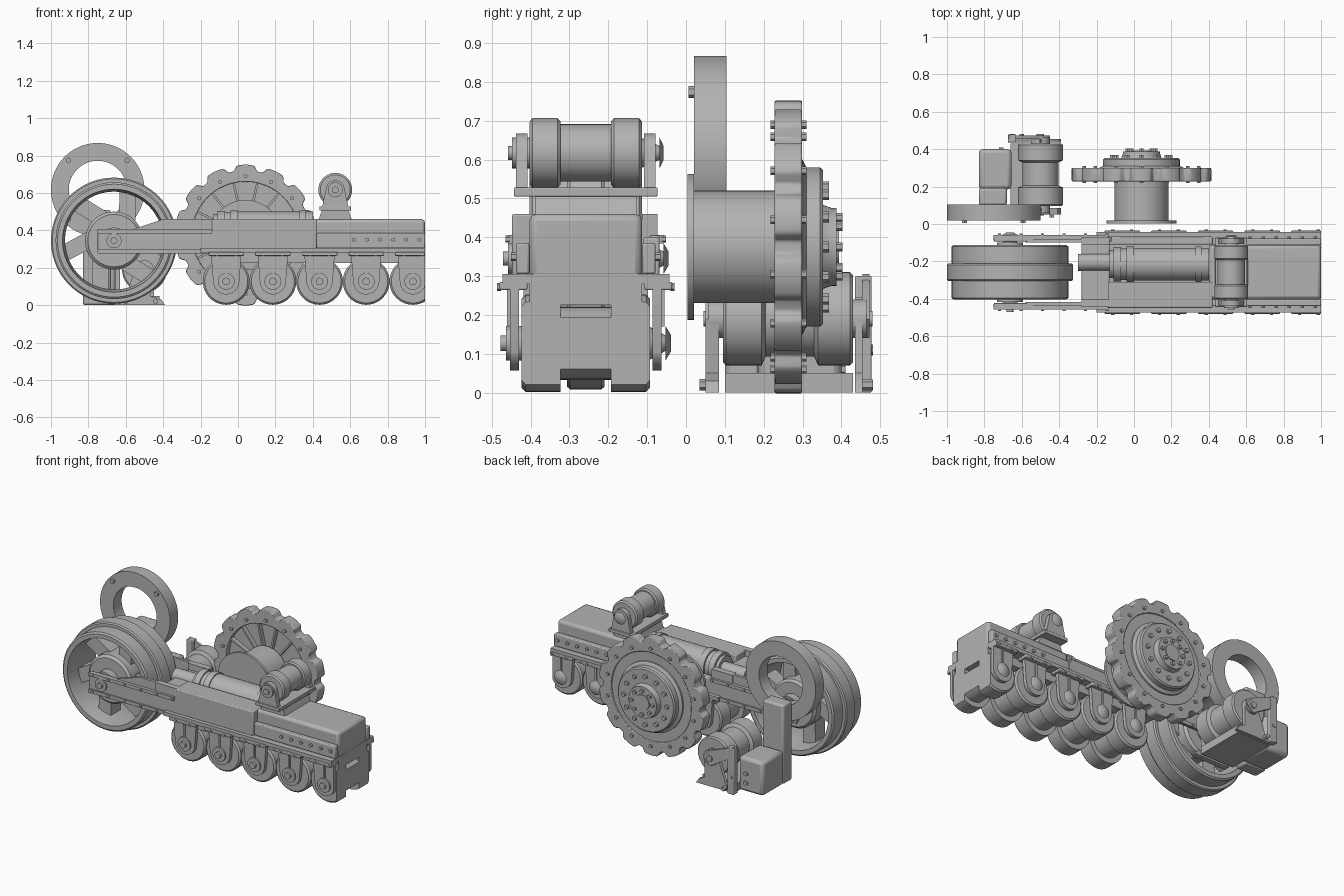
import bpy, bmesh
from math import sin, cos, pi, radians
from mathutils import Vector, Matrix

if "Cube" in bpy.data.objects:
    bpy.data.objects.remove(bpy.data.objects["Cube"])

grey = bpy.data.materials.new("machine grey")
grey.use_nodes = True
grey.diffuse_color = (0.45, 0.45, 0.45, 1)
grey.node_tree.nodes["Principled BSDF"].inputs["Base Color"].default_value = (0.45, 0.45, 0.45, 1)


def finish(name, bm, clip=False):
    """Turn a bmesh into a named object with smooth faces and sharp edges."""
    if clip:
        bmesh.ops.bisect_plane(bm, geom=bm.verts[:] + bm.edges[:] + bm.faces[:],
                               plane_co=(1, 0, 0), plane_no=(1, 0, 0), clear_outer=True)
        bmesh.ops.holes_fill(bm, edges=[e for e in bm.edges if e.is_boundary])
    bmesh.ops.recalc_face_normals(bm, faces=bm.faces)
    for f in bm.faces:
        f.smooth = True
    for e in bm.edges:
        e.smooth = e.is_manifold and e.calc_face_angle(0) < radians(35)
    me = bpy.data.meshes.new(name)
    bm.to_mesh(me)
    bm.free()
    me.materials.append(grey)
    ob = bpy.data.objects.new(name, me)
    bpy.context.collection.objects.link(ob)
    return ob


def bevel(ob, width):
    if width:
        m = ob.modifiers.new("bevel", 'BEVEL')
        m.width, m.segments = width, 2
    return ob


def box(name, x, y, z, edge=0.0):
    bm = bmesh.new()
    size = Vector((x[1] - x[0], y[1] - y[0], z[1] - z[0]))
    mid = Vector((sum(x), sum(y), sum(z))) / 2
    bmesh.ops.create_cube(bm, size=1, matrix=Matrix.Translation(mid) @ Matrix.Diagonal((*size, 1)))
    return bevel(finish(name, bm), edge)


def lathe(name, x, z, profile, closed=False, steps=48, clip=False):
    """Revolve (y, radius) points round a y-axis through x, z."""
    if closed:
        pts = profile + profile[:1]
    else:
        pts = [(profile[0][0], 0)] + profile + [(profile[-1][0], 0)]
    bm = bmesh.new()
    vs = [bm.verts.new((x, y, z + r)) for y, r in pts]
    es = [bm.edges.new(p) for p in zip(vs, vs[1:])]
    bmesh.ops.spin(bm, geom=vs + es, cent=(x, 0, z), axis=(0, 1, 0), angle=2 * pi, steps=steps)
    bmesh.ops.remove_doubles(bm, verts=bm.verts, dist=0.0002)
    return finish(name, bm, clip)


def prism(name, pts, y0, y1, edge=0.0, clip=False):
    """Extrude an xz outline from y0 to y1."""
    bm = bmesh.new()
    f = bm.faces.new([bm.verts.new((x, y0, z)) for x, z in pts])
    r = bmesh.ops.extrude_face_region(bm, geom=[f])
    bmesh.ops.translate(bm, vec=(0, y1 - y0, 0), verts=[v for v in r["geom"] if isinstance(v, bmesh.types.BMVert)])
    return bevel(finish(name, bm, clip), edge)


def bolts(name, places, y0, y1, radius=0.011):
    bm = bmesh.new()
    for x, z in places:
        m = Matrix.Translation((x, (y0 + y1) / 2, z)) @ Matrix.Rotation(pi / 2, 4, 'X')
        bmesh.ops.create_cone(bm, cap_ends=True, segments=6, radius1=radius, radius2=radius,
                              depth=abs(y1 - y0), matrix=m)
    return finish(name, bm)


def ring_of(x, z, r, n, start=0.0):
    return [(x + r * cos(start + 2 * pi * i / n), z + r * sin(start + 2 * pi * i / n)) for i in range(n)]


def bars(name, x, z, n, r0, r1, half, y0, y1, lean=0.0):
    """Radial bars such as spokes and ribs."""
    bm = bmesh.new()
    for i in range(n):
        a = 2 * pi * i / n
        corners = [(r0, -half), (r1, lean - half), (r1, lean + half), (r0, half)]
        vs = [bm.verts.new((x + r * cos(a) - t * sin(a), y, z + r * sin(a) + t * cos(a)))
              for y in (y0, y1) for r, t in corners]
        for ids in ((0, 1, 2, 3), (7, 6, 5, 4), (0, 4, 5, 1), (1, 5, 6, 2), (2, 6, 7, 3), (3, 7, 4, 0)):
            bm.faces.new([vs[k] for k in ids])
    return finish(name, bm)


MID = -0.258                      # centre line of the track frame
SIDES = (("front", -1), ("back", 1))


def span(side, near, far):
    return tuple(sorted((MID + side * near, MID + side * far)))


# Track beam
box("beam_box", (0.4, 1), (MID - .145, MID + .145), (.29, .46), .018)
box("beam_front_wall", (-.14, .42), (MID - .19, -.31), (.3, .46), .006)
box("beam_back_wall", (-.14, .42), (-.11, MID + .19), (.3, .4), .006)
box("beam_floor", (-.14, .42), (MID - .16, MID + .16), (.225, .33))
box("beam_underside", (.4, 1), (MID - .145, MID + .145), (.225, .295))
box("beam_flange", (-.2, 1), (MID - .215, MID + .215), (.28, .305))
box("beam_nose", (-.28, -.13), (MID - .182, MID + .182), (.29, .42), .008)
for label, s in SIDES:
    box(label + "_nose_rail", (-.28, -.13), span(s, .145, .185), (.4, .46))
    box(label + "_side_strip", (.42, 1), span(s, .145, .18), (.305, .385), .006)
    y = MID + s * .18
    bolts(label + "_strip_bolts", [(.62 + .07 * i, .35) for i in range(6)], y, y + s * .012)

# Track tensioner lying in the beam
tens = lathe("tensioner", 0, 0, [(-.13, .075), (-.11, .075), (-.11, .092), (-.07, .092), (-.07, .084),
             (-.04, .084), (-.04, .095), (0, .095), (0, .088), (.33, .088), (.33, .095), (.36, .095),
             (.36, .088), (.4, .088)])
tens.rotation_euler.z = -pi / 2
tens.location = (0, -.215, .412)
rod = lathe("tensioner_rod", 0, 0, [(-.3, .045), (-.12, .045)], steps=24)
rod.rotation_euler.z = -pi / 2
rod.location = (0, -.205, .412)

# Idler wheel
WX, WZ = -.663, .345
lathe("idler_rim", WX, WZ, [(MID - .145, .275), (MID - .145, .302), (MID - .137, .312), (MID - .048, .312),
      (MID - .048, .33), (MID - .04, .337), (MID + .04, .337), (MID + .048, .33), (MID + .048, .312),
      (MID + .137, .312), (MID + .145, .302), (MID + .145, .275), (MID + .05, .262), (MID - .05, .262)],
      closed=True, steps=72)
lathe("idler_hub", WX, WZ, [(MID - .11, .11), (MID - .11, .14), (MID - .095, .155), (MID + .095, .155),
      (MID + .11, .14), (MID + .11, .11)])
lathe("idler_axle", WX, WZ, [(MID - .16, .07), (MID + .16, .07)], steps=32)
bars("idler_spokes", WX, WZ, 6, .14, .27, .05, MID - .05, MID + .05, .07)

# Fork holding the idler
for label, s in SIDES:
    y = MID + s * .195
    box(label + "_fork_arm", (-.75, -.12), span(s, .165, .19), (.285, .405), .004)
    prism(label + "_fork_web", [(-.58, .4), (-.13, .4), (-.13, .46), (-.4, .46)], MID + s * .16, MID + s * .178)
    for z in (.288, .395):
        box(label + "_fork_rail", (-.75, -.14), span(s, .185, .2), (z - .011, z + .011))
    bolts(label + "_fork_bolts", [(-.72 + .115 * i, z) for i in range(6) for z in (.288, .395)], y, y + s * .012, .009)
    lathe(label + "_fork_bearing", WX, WZ, sorted([(MID + s * .16, .04), (MID + s * .2, .04),
          (MID + s * .2, .018), (MID + s * .213, .018)]), steps=24)

# Bottom rollers with hangers
for i in range(5):
    x, z = -.063 + .2495 * i, .127
    lathe("bottom_roller", x, z, [(MID - .165, .115), (MID - .155, .125), (MID - .065, .125), (MID - .065, .093),
          (MID + .065, .093), (MID + .065, .125), (MID + .155, .125), (MID + .165, .115)], clip=True)
    arc = [(x + .07 * cos(a * pi / 12), z - .07 * sin(a * pi / 12)) for a in range(13)]
    for label, s in SIDES:
        prism(label + "_roller_hanger", [(x + .082, .285)] + arc + [(x - .082, .285)],
              MID + s * .172, MID + s * .195, clip=True)
        box(label + "_hanger_rib", (x - .006, x + .006), span(s, .19, .203), (.17, .28))
        lathe(label + "_roller_cap", x, z, sorted([(MID + s * .16, .045), (MID + s * .205, .045),
              (MID + s * .205, .02), (MID + s * .22, .02)]), steps=24)
        box(label + "_hanger_foot", (x - .095, min(x + .095, 1)), span(s, .15, .222), (.264, .285), .004)
        bolts(label + "_hanger_bolts", [(x + d, .272) for d in (-.05, .05)], MID + s * .218, MID + s * .228, .01)

# Top carrier roller
CX, CZ = .52, .617
prism("carrier_pedestal", [(.43, .455), (.61, .455), (.59, .51), (.45, .51)], MID - .13, MID + .13)
box("carrier_plate", (.435, .605), (MID - .185, MID + .185), (.505, .528), .003)
lathe("carrier_roller", CX, CZ, [(MID - .145, .08), (MID - .137, .09), (MID - .073, .09), (MID - .065, .082),
      (MID - .065, .074), (MID + .065, .074), (MID + .065, .082), (MID + .073, .09), (MID + .137, .09), (MID + .145, .08)])
for label, s in SIDES:
    prism(label + "_carrier_bracket", [(.45, .525), (.59, .525)] + [(CX + .05 * cos(a * pi / 10),
          CZ + .05 * sin(a * pi / 10)) for a in range(11)], MID + s * .15, MID + s * .18)
    lathe(label + "_carrier_cap", CX, CZ, sorted([(MID + s * .14, .04), (MID + s * .19, .04),
          (MID + s * .19, .018), (MID + s * .2, .018)]), steps=24)

# Drive sprocket
SX, SZ = .04, .375
lathe("sprocket_drum", SX, SZ, [(.004, .188), (.02, .188), (.02, .145), (.24, .145)], steps=64)
TEETH = 14
bm = bmesh.new()
tooth = [(0, .345), (.1, .347), (.2, .37), (.28, .376), (.5, .377), (.72, .376), (.8, .37), (.9, .347)]
outer = [(r, 2 * pi * (i + t) / TEETH) for i in range(TEETH) for t, r in tooth]
loops = [[bm.verts.new((SX + r * cos(a), y, SZ + r * sin(a))) for r, a in ring]
         for y, ring in ((.228, [(.285, a) for _, a in outer]), (.228, outer), (.299, outer),
                         (.299, [(.285, a) for _, a in outer]))]
for k in range(4):
    p, q = loops[k], loops[(k + 1) % 4]
    for j in range(len(p)):
        n = (j + 1) % len(p)
        bm.faces.new((p[j], p[n], q[n], q[j]))
bevel(finish("sprocket_teeth", bm), .004)
lathe("sprocket_web", SX, SZ, [(.262, .29), (.29, .29)], steps=64)
bars("sprocket_ribs", SX, SZ, 14, .14, .287, .006, .235, .265)
lathe("sprocket_hub", SX, SZ, [(.28, .225), (.3, .225), (.31, .205), (.345, .205), (.353, .197), (.353, .108),
      (.375, .1), (.388, .1), (.388, .05), (.394, .05)], steps=64)
bolts("sprocket_rim_bolts", ring_of(SX, SZ, .315, TEETH, pi / TEETH), .295, .31)
bolts("sprocket_front_bolts", ring_of(SX, SZ, .315, TEETH, pi / TEETH), .218, .23)
bolts("hub_bolts", ring_of(SX, SZ, .155, 12), .35, .368, .014)
bolts("hub_centre_bolts", ring_of(SX, SZ, .075, 8), .385, .403, .012)

# Ring plate with its stand
lathe("ring_plate", -.75, .617, [(.02, .155), (.02, .25), (.104, .25), (.104, .155)], closed=True, steps=64)
bolts("ring_bolts", ring_of(-.75, .617, .222, 4, pi / 4), .006, .022, .015)
box("stand_column", (-.83, -.68), (.1, .192), (0, .51), .012)
box("stand_base", (-.83, -.655), (.185, .4), (0, .22), .02)
bolts("stand_bolts", [(-.71, .06), (-.71, .12)], .395, .41, .014)

# Spare roller with its bracket
RX, RZ = -.5, .19
lathe("spare_roller", RX, RZ, [(.095, .112), (.103, .12), (.195, .12), (.205, .097), (.33, .097), (.34, .12),
      (.422, .12), (.43, .112)])
lathe("spare_roller_axle", RX, RZ, [(.045, .02), (.058, .02), (.058, .05), (.465, .05), (.465, .02), (.48, .02)], steps=24)
box("spare_base", (-.66, -.42), (.1, .43), (0, .05))
prism("spare_front_bracket", [(-.64, 0), (-.39, 0), (-.41, .03), (-.47, .05), (RX + .05, RZ), (RX, RZ + .055),
      (RX - .05, RZ), (-.6, .05)], .05, .085)
prism("spare_back_bracket", [(-.64, 0), (-.39, 0), (-.41, .03), (-.45, .05), (RX + .05, RZ), (RX, RZ + .055),
      (RX - .05, RZ), (-.6, .05)], .435, .455)
box("spare_post", (-.675, -.63), (.435, .478), (0, .3), .004)
prism("spare_link", [(-.67, .24), (-.5, .14), (-.45, .19), (-.5, .24), (-.67, .305)], .455, .472)
bolts("spare_bolts", [(-.6, .02), (-.44, .02)], .035, .052, .015)
bolts("spare_back_bolts", [(-.6, .02), (-.652, .11)], .45, .482, .014)
